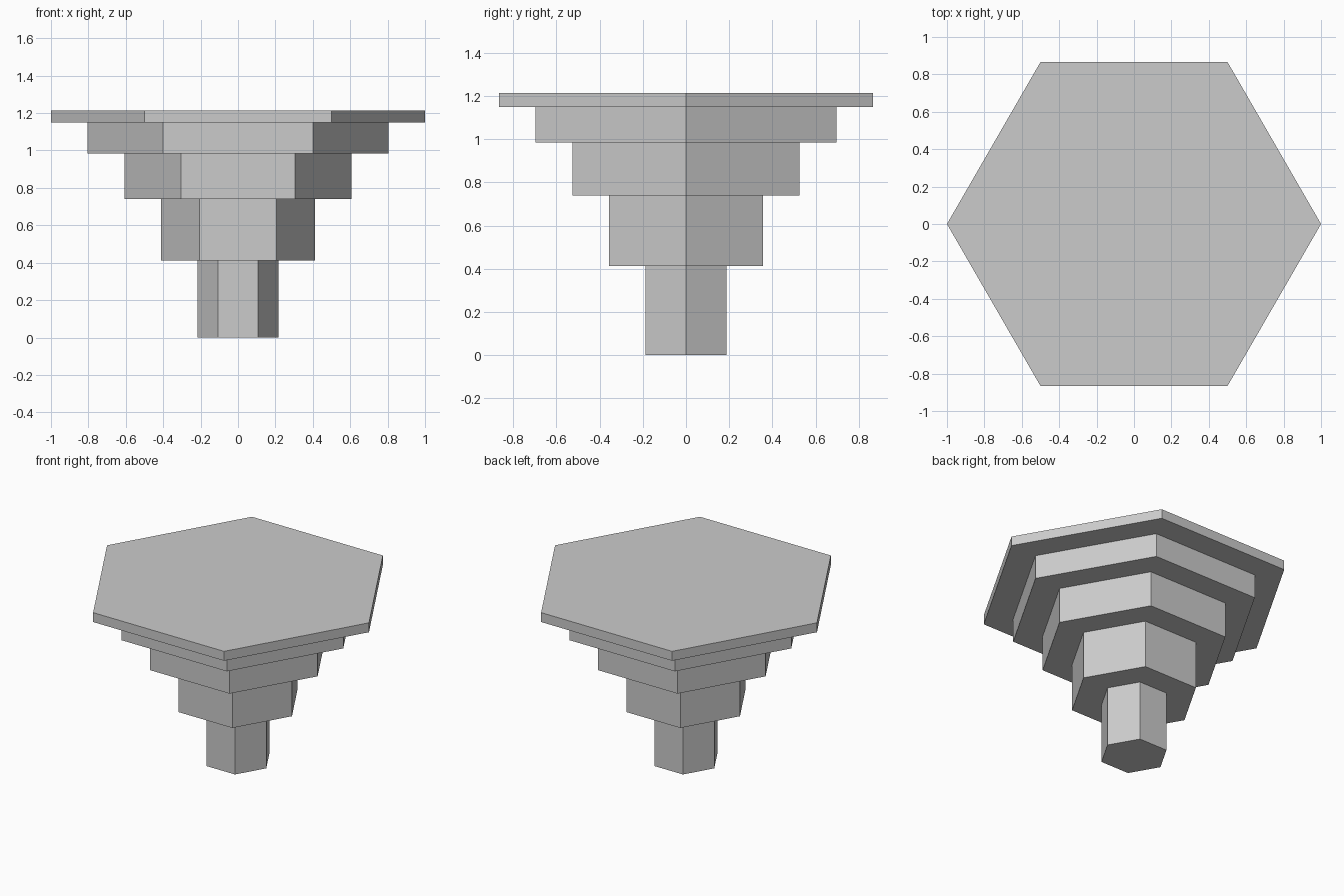
import bpy
import math

if "Cube" in bpy.data.objects:
    bpy.data.objects.remove(bpy.data.objects["Cube"])

# Each tier: (corner radius, bottom z, top z)
tiers = [
    (0.216, 0.0, 0.412),
    (0.412, 0.412, 0.740),
    (0.608, 0.740, 0.985),
    (0.804, 0.985, 1.149),
    (1.0, 1.149, 1.214),
]
names = ["stem", "lower_tier", "middle_tier", "upper_tier", "top_slab"]


def hex_prism(name, radius, z0, z1):
    # Six-sided prism with corners pointing along x
    bpy.ops.mesh.primitive_cylinder_add(
        vertices=6, radius=radius, depth=z1 - z0,
        location=(0, 0, (z0 + z1) / 2), rotation=(0, 0, math.radians(30)))
    bpy.context.object.name = name


# Stack of hexagonal tiers widening upwards
for name, tier in zip(names, tiers):
    hex_prism(name, *tier)
